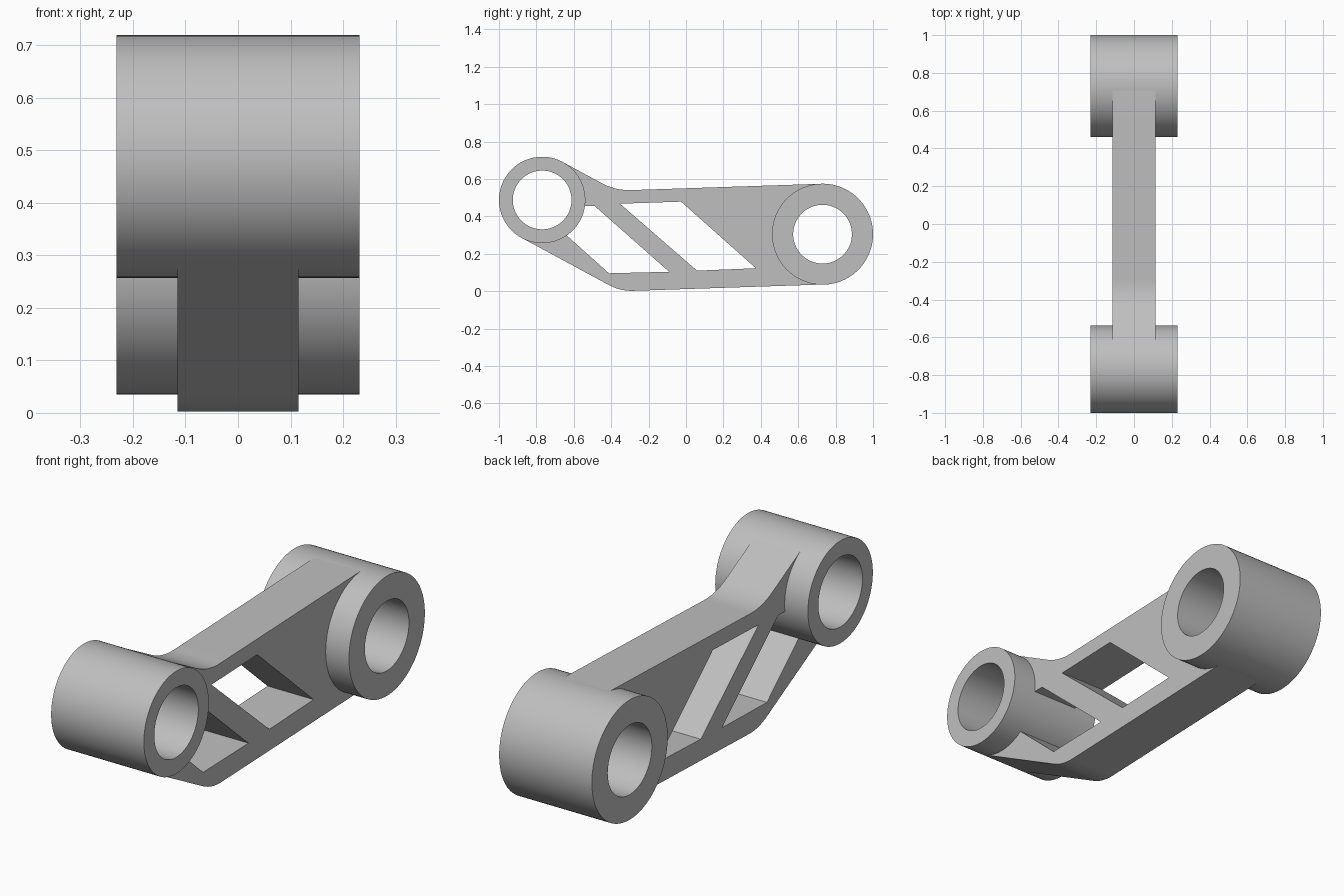
import bpy, bmesh, math
from mathutils import Vector, Matrix

cube = bpy.data.objects.get("Cube")
if cube:
    bpy.data.objects.remove(cube)

grey = bpy.data.materials.new("plain_grey")
grey.use_nodes = True
colour = (0.52, 0.52, 0.52, 1)
grey.diffuse_color = colour
grey.node_tree.nodes["Principled BSDF"].inputs["Base Color"].default_value = colour

FRONT, FRONT_R = Vector((-0.769, 0.488)), 0.231
BACK, BACK_R = Vector((0.73, 0.305)), 0.27
BORE_R, BOSS_HALF, WEB_HALF = 0.157, 0.231, 0.115


def finish(name, bm):
    bmesh.ops.recalc_face_normals(bm, faces=bm.faces)
    mesh = bpy.data.meshes.new(name)
    bm.to_mesh(mesh)
    bm.free()
    mesh.materials.append(grey)
    obj = bpy.data.objects.new(name, mesh)
    bpy.context.collection.objects.link(obj)
    return obj


def prism(name, outline, half):
    """Extrude a (y, z) outline along x, symmetric about the middle."""
    bm = bmesh.new()
    face = bm.faces.new([bm.verts.new((-half, p[0], p[1])) for p in outline])
    new = bmesh.ops.extrude_face_region(bm, geom=[face])["geom"]
    verts = [g for g in new if isinstance(g, bmesh.types.BMVert)]
    bmesh.ops.translate(bm, verts=verts, vec=(2 * half, 0, 0))
    return finish(name, bm)


def boss(name, centre, radius):
    """Spin a rectangular section about the x axis into a bushing."""
    bm = bmesh.new()
    c = Vector((0, *centre))
    section = [(-BOSS_HALF, BORE_R), (BOSS_HALF, BORE_R), (BOSS_HALF, radius), (-BOSS_HALF, radius)]
    verts = [bm.verts.new(c + Vector((x, 0, r))) for x, r in section]
    edges = [bm.edges.new((verts[i], verts[(i + 1) % 4])) for i in range(4)]
    bmesh.ops.spin(bm, geom=verts + edges, cent=c, axis=(1, 0, 0),
                   angle=math.tau, steps=96, use_merge=True)
    bmesh.ops.remove_doubles(bm, verts=bm.verts, dist=1e-5)
    return finish(name, bm)


def arc(centre, radius, start, end, steps=32):
    """Points on a circle, angles in degrees from +y towards +z."""
    angles = [math.radians(start + (end - start) * i / steps) for i in range(steps + 1)]
    return [centre + radius * Vector((math.cos(a), math.sin(a))) for a in angles]


def rounded(a, corner, b, length, steps=10):
    """Blend the corner between the lines from a and to b."""
    p = corner + (a - corner).normalized() * length
    q = corner + (b - corner).normalized() * length
    ts = [i / steps for i in range(steps + 1)]
    return [p * (1 - t) ** 2 + corner * 2 * t * (1 - t) + q * t * t for t in ts]


# Web outline wraps both bosses, tucked just under their surfaces
front_arc = arc(FRONT, FRONT_R - 0.0005, 61.6, 241.6)
back_arc = arc(BACK, BACK_R - 0.0005, -92, 92)
top_bend = rounded(back_arc[-1], Vector((-0.377, 0.538)), front_arc[0], 0.085)
low_bend = rounded(front_arc[-1], Vector((-0.351, 0.0)), back_arc[0], 0.07)
web = prism("web", back_arc + top_bend + front_arc + low_bend, WEB_HALF)

# Slanted windows and clearance for the bores
cutters = [
    prism("rear_window_cutter", [(-0.353, 0.468), (-0.027, 0.479), (0.374, 0.123), (0.059, 0.11)], 0.3),
    prism("front_window_cutter", [(-0.49, 0.457), (-0.09, 0.104), (-0.412, 0.096),
                                  (-0.68, 0.336), (-0.57, 0.457)], 0.3),
    prism("front_bore_cutter", arc(FRONT, 0.19, 0, 354, 59), 0.3),
    prism("back_bore_cutter", arc(BACK, 0.2, 0, 354, 59), 0.3),
]
bpy.context.view_layer.objects.active = web
for cutter in cutters:
    cutter.hide_render = True
    mod = web.modifiers.new("cut", "BOOLEAN")
    mod.operation, mod.solver, mod.object = "DIFFERENCE", "EXACT", cutter
    bpy.ops.object.modifier_apply(modifier=mod.name)
    bpy.data.objects.remove(cutter)

parts = [web, boss("front_boss", FRONT, FRONT_R), boss("back_boss", BACK, BACK_R)]

# Smooth the round walls and keep the rims sharp
bpy.ops.object.select_all(action="DESELECT")
for part in parts:
    part.select_set(True)
bpy.ops.object.shade_smooth_by_angle(angle=math.radians(30))
